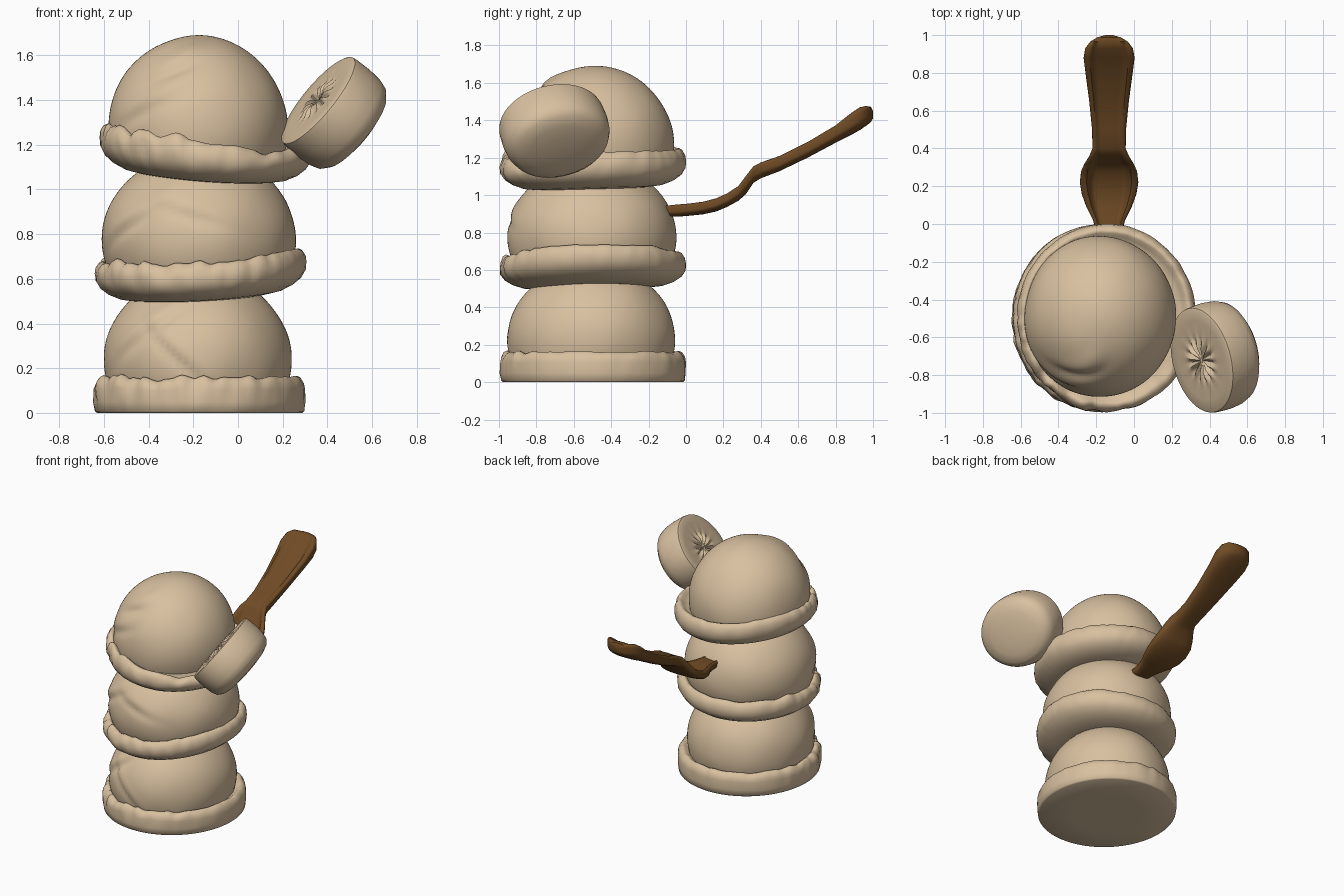
import bpy, bmesh, math
from mathutils import Vector, noise

if "Cube" in bpy.data.objects:
    bpy.data.objects.remove(bpy.data.objects["Cube"])

TAU = 2 * math.pi


def material(name, rgb):
    m = bpy.data.materials.new(name)
    m.diffuse_color = (*rgb, 1)
    m.use_nodes = True
    m.node_tree.nodes["Principled BSDF"].inputs["Base Color"].default_value = m.diffuse_color
    return m


CREAM = material("cream", (0.69, 0.53, 0.35))
BROWN = material("wood brown", (0.16, 0.07, 0.018))


def loft(name, rings, mat, angle=50):
    """Skin a list of closed rings and cap both ends."""
    bm = bmesh.new()
    vs = [[bm.verts.new(p) for p in r] for r in rings]
    n = len(rings[0])
    for a, b in zip(vs, vs[1:]):
        for i in range(n):
            j = (i + 1) % n
            bm.faces.new((a[i], a[j], b[j], b[i]))
    bm.faces.new(vs[0])
    bm.faces.new(vs[-1])
    bmesh.ops.recalc_face_normals(bm, faces=bm.faces)
    me = bpy.data.meshes.new(name)
    bm.to_mesh(me)
    bm.free()
    me.materials.append(mat)
    ob = bpy.data.objects.new(name, me)
    bpy.context.collection.objects.link(ob)
    bpy.ops.object.select_all(action='DESELECT')
    ob.select_set(True)
    bpy.context.view_layer.objects.active = ob
    bpy.ops.object.shade_smooth_by_angle(angle=math.radians(angle))
    return ob


def bump(x, w):
    return math.exp(-(x / w) ** 2)


def dome(name, c, r, creases):
    """Scoop ball; creases are (azimuth, height, slope, depth) grooves."""
    rings, n, m = [], 96, 40
    for k in range(m + 1):
        e = math.radians(-20 + 109.5 * k / m)
        ring = []
        for i in range(n):
            a = TAU * i / n
            ca, sa = math.cos(a) * math.cos(e), math.sin(a) * math.cos(e)
            d = 1 + 0.012 * noise.noise(Vector((ca * 2, sa * 2, math.sin(e) * 2 + c[2] * 9)))
            fade = min(1, 2 * math.cos(e)) ** 2
            for a0, h, s, depth in creases:
                da = (a - math.radians(a0) + math.pi) % TAU - math.pi
                off = math.sin(e) - h - s * da
                d += fade * depth * bump(da, 0.38) * (0.6 * bump(off - 0.13, 0.12) - bump(off, 0.07))
            ring.append((c[0] + r[0] * d * ca, c[1] + r[1] * d * sa, c[2] + r[2] * d * math.sin(e)))
        rings.append(ring)
    return loft(name, rings, CREAM, 60)


def skirt(name, c, r, h, slope, profile, drop=0.0):
    """Ragged rim squeezed out round a scoop; profile is (radius, height) factors."""
    rings, n = [], 144
    for pr, ph in profile:
        ring = []
        for i in range(n):
            a = TAU * i / n
            ca, sa = math.cos(a), math.sin(a)
            ragged = 0.3 + 0.7 * max(0, math.cos(a - math.radians(235)))
            nz = noise.noise(Vector((ca * 4, sa * 4, c[2] * 7)))
            fine = noise.noise(Vector((ca * 9, sa * 9, c[2] * 7 + ph * 2)))
            up = max(0, ph - 0.4)
            rad = pr * (1 + 0.03 * ragged * fine * min(1, ph * 2))
            x, y = r[0] * rad * ca, r[1] * rad * sa
            z = ph * h + up * ragged * (0.06 * nz + 0.03 * fine)
            # lower lip on the front right
            z -= drop * up * bump(a - math.radians(310), 0.6)
            z += slope[0] * x + slope[1] * y
            # left and right edges curl up on the raised scoops
            if profile is ROUND:
                z += 0.03 * ca * ca * pr * pr
            ring.append((c[0] + x, c[1] + y, c[2] + z))
        rings.append(ring)
    return loft(name, rings, CREAM, 60)


LIP = [(0.99, 0.65), (0.98, 0.8), (0.95, 0.94), (0.92, 0.985), (0.895, 0.97), (0.86, 0.88), (0.8, 0.8)]
ROUND = [(0.35, 0.0), (0.6, 0.0), (0.75, 0.04), (0.86, 0.14), (0.94, 0.28), (0.985, 0.46)] + LIP
FLAT = [(0.5, 0), (0.96, 0), (0.98, 0.04), (0.99, 0.3)] + LIP

# three stacked scoops
dome("bottom_scoop", (-0.18, -0.505, 0.23), (0.42, 0.447, 0.4),
     [(235, 0.3, 0.7, 0.04), (255, 0.05, -0.9, 0.03)])
dome("middle_scoop", (-0.175, -0.503, 0.78), (0.435, 0.452, 0.385),
     [(225, 0.15, 0.6, 0.035), (265, 0.25, -0.3, 0.025)])
dome("top_scoop", (-0.18, -0.49, 1.27), (0.402, 0.425, 0.42),
     [(235, 0.2, 0.4, 0.03), (250, 0.62, 0.3, 0.04)])
skirt("bottom_rim", (-0.172, -0.497, 0), (0.478, 0.5), 0.165, (0, 0), FLAT)
skirt("middle_rim", (-0.167, -0.497, 0.503), (0.478, 0.502), 0.185, (0.055, 0.02), ROUND)
skirt("top_rim", (-0.145, -0.497, 1.04), (0.478, 0.502), 0.2, (-0.07, 0.03), ROUND, 0.09)

# fruit slice: flat seeded face, crisp front edge, domed back
axis = Vector((-0.75, -0.23, 0.62)).normalized()
side = Vector((0, 1, 0))
side = (side - axis * side.dot(axis)).normalized()
along = axis.cross(side)
mid = Vector((0.43, -0.70, 1.34))
slice_profile = [(0.02, 0.095), (0.1, 0.097), (0.17, 0.098), (0.24, 0.099), (0.31, 0.10), (0.38, 0.1),
                 (0.45, 0.1), (0.54, 0.1), (0.75, 0.1), (0.95, 0.1), (0.985, 0.095), (1.0, 0.075), (1.01, 0.0),
                 (0.99, -0.06), (0.94, -0.10), (0.82, -0.128), (0.6, -0.145), (0.3, -0.153), (0.02, -0.155)]
rings = []
for p, t in slice_profile:
    ring = []
    for i in range(104):
        a = TAU * i / 104
        star = 0.014 * math.cos(13 * a) * bump(p - 0.27, 0.13) if p < 0.6 and t > 0 else 0
        ring.append(mid + side * (0.288 * p * math.cos(a)) + along * (0.25 * p * math.sin(a))
                    + axis * (t + star))
    rings.append(ring)
loft("fruit_slice", rings, CREAM, 45)

# spoon stations: y, half width, underside z, top z, hollow depth
stations = [(-0.13, 0.06, 0.885, 0.945, 0.01), (-0.04, 0.07, 0.885, 0.955, 0.015),
            (0.02, 0.085, 0.89, 0.96, 0.02), (0.09, 0.12, 0.897, 0.97, 0.04),
            (0.16, 0.145, 0.912, 0.988, 0.052), (0.22, 0.155, 0.937, 1.015, 0.058),
            (0.28, 0.148, 0.97, 1.055, 0.065), (0.32, 0.13, 1.005, 1.11, 0.08),
            (0.36, 0.105, 1.065, 1.16, 0.02), (0.40, 0.088, 1.09, 1.18, 0.005),
            (0.50, 0.09, 1.128, 1.215, 0.015), (0.65, 0.105, 1.20, 1.29, 0.025),
            (0.80, 0.125, 1.28, 1.38, 0.028), (0.88, 0.135, 1.32, 1.445, 0.03),
            (0.93, 0.126, 1.348, 1.478, 0.02), (0.965, 0.1, 1.372, 1.484, 0.008),
            (0.988, 0.063, 1.39, 1.472, 0), (1.0, 0.02, 1.41, 1.45, 0)]
rings = []
for y, w, zb, zt, hollow in stations:
    ring = []
    for i in range(56):
        a = TAU * i / 56
        ca, sa = math.cos(a), math.sin(a)
        x = math.copysign(abs(ca) ** 0.75, ca)
        top = sa > 0
        z = math.copysign(abs(sa) ** (0.35 if top else 0.75), sa)
        z = (zb + zt) / 2 + z * (zt - zb) / 2
        if top:
            z -= hollow * min(1, 2.2 * max(0, 1 - (x / 0.78) ** 2))
        ring.append((-0.132 + w * x, y, z))
    rings.append(ring)
loft("spoon", rings, BROWN, 40)
